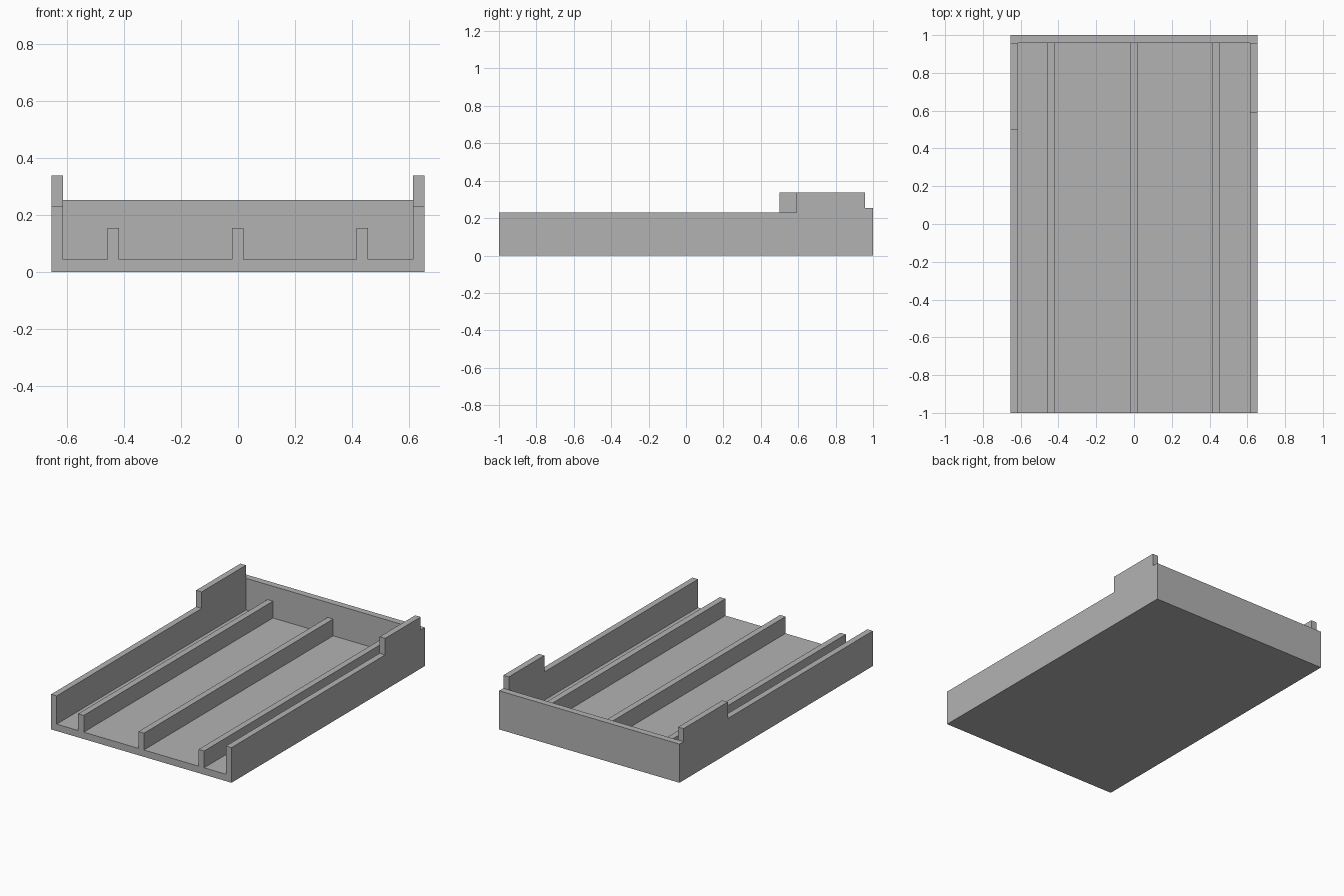
import bpy
import bmesh

cube = bpy.data.objects.get("Cube")
if cube:
    bpy.data.objects.remove(cube, do_unlink=True)

grey = bpy.data.materials.new("plain_grey")
grey.use_nodes = True
colour = (0.45, 0.45, 0.45, 1)
grey.diffuse_color = colour
grey.node_tree.nodes["Principled BSDF"].inputs["Base Color"].default_value = colour

HALF_W, HALF_L = 0.653, 1.0
WALL = 0.04
FLOOR = 0.045
BACK_Y = 0.957      # inner face of the back wall
LOW, HIGH = 0.23, 0.338


def extrude_x(name, outline, x0, x1):
    """Extrude a (y, z) outline from x0 to x1."""
    bm = bmesh.new()
    face = bm.faces.new([bm.verts.new((x0, y, z)) for y, z in outline])
    new = bmesh.ops.extrude_face_region(bm, geom=[face])["geom"]
    verts = [v for v in new if isinstance(v, bmesh.types.BMVert)]
    bmesh.ops.translate(bm, vec=(x1 - x0, 0, 0), verts=verts)
    bmesh.ops.recalc_face_normals(bm, faces=bm.faces)
    mesh = bpy.data.meshes.new(name)
    bm.to_mesh(mesh)
    bm.free()
    mesh.materials.append(grey)
    obj = bpy.data.objects.new(name, mesh)
    bpy.context.collection.objects.link(obj)
    return obj


def box(name, x0, x1, y0, y1, z0, z1):
    return extrude_x(name, [(y0, z0), (y1, z0), (y1, z1), (y0, z1)], x0, x1)


# Base plate and back wall
box("floor", -HALF_W, HALF_W, -HALF_L, BACK_Y, 0, FLOOR)
box("back_wall", -HALF_W, HALF_W, BACK_Y, HALF_L, 0, 0.253)

# Side walls, each with a raised rear section of its own length
for name, side, step in (("left_wall", 1, 0.59), ("right_wall", -1, 0.5)):
    outline = [(-HALF_L, FLOOR), (BACK_Y, FLOOR), (BACK_Y, HIGH),
               (step, HIGH), (step, LOW), (-HALF_L, LOW)]
    extrude_x(name, outline, side * (HALF_W - WALL), side * HALF_W)

# Lengthwise ribs on the floor
for name, x in (("right_rib", -0.437), ("middle_rib", -0.001), ("left_rib", 0.435)):
    box(name, x - WALL / 2, x + WALL / 2, -HALF_L, BACK_Y, FLOOR, 0.155)
